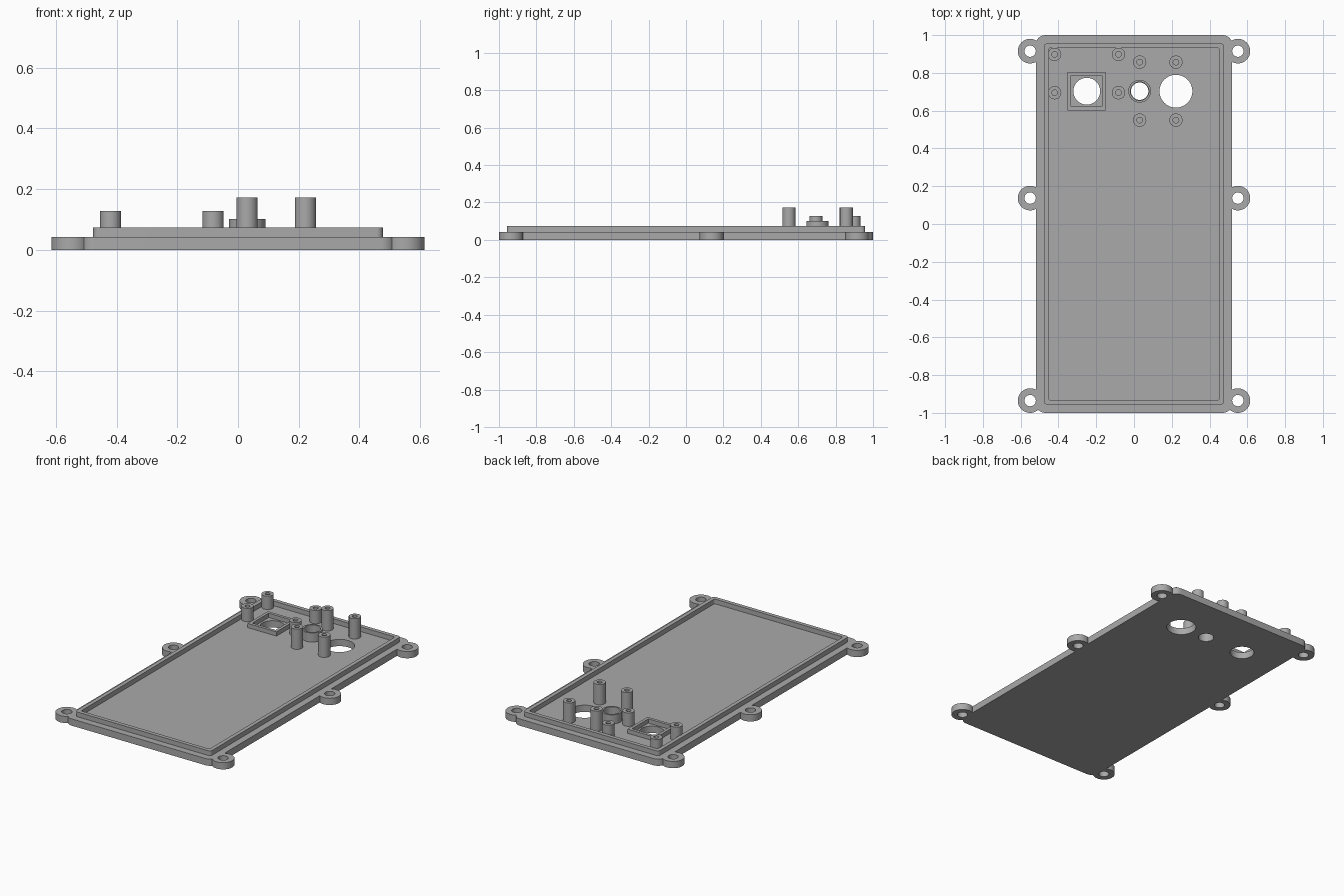
import bpy, bmesh
from math import sin, cos, pi, radians

cube = bpy.data.objects.get("Cube")
if cube:
    bpy.data.objects.remove(cube)

grey = bpy.data.materials.new("plain grey")
grey.use_nodes = True
COLOR = (0.4, 0.4, 0.4, 1)
grey.diffuse_color = COLOR
grey.node_tree.nodes["Principled BSDF"].inputs["Base Color"].default_value = COLOR


def circle(x, y, r, n=48):
    return [(x + r * cos(2 * pi * i / n), y + r * sin(2 * pi * i / n)) for i in range(n)]


def rect(x, y, hx, hy, r=0.0, n=8):
    """Rectangle outline with optional rounded corners."""
    if r == 0:
        return [(x + hx, y + hy), (x - hx, y + hy), (x - hx, y - hy), (x + hx, y - hy)]
    pts = []
    for k, (sx, sy) in enumerate([(1, 1), (-1, 1), (-1, -1), (1, -1)]):
        for i in range(n + 1):
            a = (k + i / n) * pi / 2
            pts.append((x + sx * (hx - r) + r * cos(a), y + sy * (hy - r) + r * sin(a)))
    return pts


def slab(name, outlines, z0, z1):
    """Extrude a flat outline; the outlines inside the first become holes."""
    curve = bpy.data.curves.new(name, 'CURVE')
    curve.dimensions = '2D'
    curve.fill_mode = 'BOTH'
    curve.extrude = (z1 - z0) / 2
    for pts in outlines:
        spline = curve.splines.new('POLY')
        spline.points.add(len(pts) - 1)
        for p, (x, y) in zip(spline.points, pts):
            p.co = (x, y, 0, 1)
        spline.use_cyclic_u = True
    temp = bpy.data.objects.new(name + "_outline", curve)
    bpy.context.collection.objects.link(temp)
    deps = bpy.context.evaluated_depsgraph_get()
    mesh = bpy.data.meshes.new_from_object(temp.evaluated_get(deps))
    bpy.data.objects.remove(temp)
    bpy.data.curves.remove(curve)

    # Weld the caps to the walls
    bm = bmesh.new()
    bm.from_mesh(mesh)
    bmesh.ops.remove_doubles(bm, verts=bm.verts, dist=0.0001)
    bmesh.ops.recalc_face_normals(bm, faces=bm.faces)
    bmesh.ops.translate(bm, verts=bm.verts, vec=(0, 0, (z0 + z1) / 2))
    bm.to_mesh(mesh)
    bm.free()
    mesh.materials.clear()
    mesh.materials.append(grey)
    obj = bpy.data.objects.new(name, mesh)
    bpy.context.collection.objects.link(obj)
    bpy.ops.object.select_all(action='DESELECT')
    obj.select_set(True)
    bpy.context.view_layer.objects.active = obj
    bpy.ops.object.shade_smooth_by_angle(angle=radians(30))
    return obj


FLOOR = 0.043
ROW = 0.703  # line through the three openings

# Base plate with its three openings
slab("base_plate", [rect(0, 0, 0.52, 1.0, 0.05),
                    circle(-0.25, ROW, 0.071),
                    circle(0.03, ROW, 0.046),
                    circle(0.222, ROW, 0.087)], 0, FLOOR)

# Raised lip around the plate
slab("lip", [rect(0, 0, 0.477, 0.957, 0.02), rect(0, 0, 0.452, 0.932, 0.01)], FLOOR, 0.073)

# Screw ears along both long sides
for side, sx in (("left", 1), ("right", -1)):
    for place, y in (("back", 0.915), ("middle", 0.137), ("front", -0.935)):
        slab(f"{place}_{side}_ear",
             [circle(sx * 0.55, y, 0.065), circle(sx * 0.55, y, 0.03)], 0, FLOOR)

# Frames around the openings
slab("square_frame", [rect(-0.252, ROW, 0.101, 0.101), rect(-0.252, ROW, 0.082, 0.082)],
     FLOOR, 0.07)
slab("round_collar", [circle(0.03, ROW, 0.06), circle(0.03, ROW, 0.049)], FLOOR, 0.101)

# Hollow mounting posts, one short set and one tall set
for name, xs, ys, top in (("short_post", (-0.42, -0.082), (0.695, 0.898), 0.128),
                          ("tall_post", (0.03, 0.222), (0.55, 0.857), 0.172)):
    for x in xs:
        for y in ys:
            slab(name, [circle(x, y, 0.035, 32), circle(x, y, 0.015, 32)], FLOOR, top)
